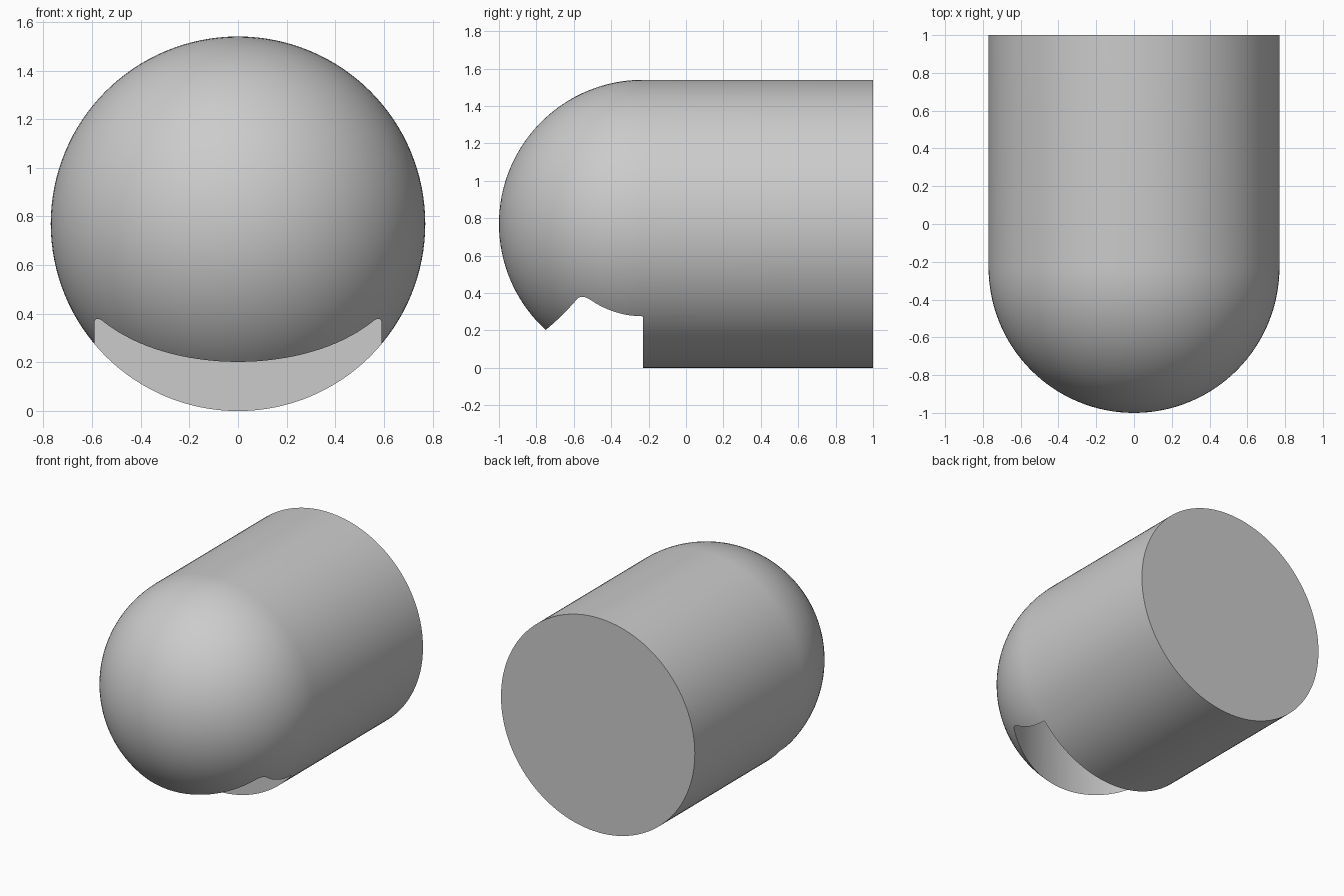
import bpy, bmesh, math

if "Cube" in bpy.data.objects:
    bpy.data.objects.remove(bpy.data.objects["Cube"])

R = 0.77          # body radius
Y0 = -0.23        # where the dome meets the barrel
SEG = 128


def add_object(name, bm):
    bmesh.ops.recalc_face_normals(bm, faces=bm.faces)
    mesh = bpy.data.meshes.new(name)
    bm.to_mesh(mesh)
    bm.free()
    obj = bpy.data.objects.new(name, mesh)
    bpy.context.collection.objects.link(obj)
    return obj


# Round-nosed barrel: half profile spun around the y axis
bm = bmesh.new()
profile = [(0, 1.0), (R, 1.0)]
for i in range(33):
    a = math.pi / 2 * i / 32
    profile.append((R * math.cos(a), Y0 - R * math.sin(a)))
verts = [bm.verts.new((r, y, R)) for r, y in profile]
edges = [bm.edges.new(p) for p in zip(verts, verts[1:])]
bmesh.ops.spin(bm, geom=verts + edges, cent=(0, 0, R), axis=(0, 1, 0),
               angle=2 * math.pi, steps=SEG)
bmesh.ops.remove_doubles(bm, verts=bm.verts, dist=1e-4)
body = add_object("round_nosed_body", bm)

# Pocket cutter: bowed front wall, rounded corners, straight sides, flat back
half_w, depth, bow, fil = 0.59, 0.52, 1.0, 0.09
cx = half_w - fil
cd = depth - bow + math.sqrt((bow - fil) ** 2 - cx ** 2)
a0 = math.asin(cx / (bow - fil))
half = []
for i in range(17):                       # bowed wall
    a = a0 * i / 16
    half.append((bow * math.sin(a), depth - bow + bow * math.cos(a)))
for i in range(1, 9):                     # corner
    a = a0 + (math.pi / 2 - a0) * i / 8
    half.append((cx + fil * math.sin(a), cd + fil * math.cos(a)))
half.append((half_w, -0.001))
outline = half + [(-x, d) for x, d in reversed(half[1:])]
bm = bmesh.new()
face = bm.faces.new([bm.verts.new((x, Y0 - d, -0.2)) for x, d in outline])
top = bmesh.ops.extrude_face_region(bm, geom=[face])["geom"]
bmesh.ops.translate(bm, vec=(0, 0, R + 0.2),
                    verts=[v for v in top if isinstance(v, bmesh.types.BMVert)])
cutter = add_object("pocket_cutter", bm)
cutter.hide_render = True

# Cut the pocket out of the underside of the nose
bpy.context.view_layer.objects.active = body
body.select_set(True)
mod = body.modifiers.new("pocket", 'BOOLEAN')
mod.operation = 'DIFFERENCE'
mod.solver = 'EXACT'
mod.object = cutter
bpy.ops.object.modifier_apply(modifier=mod.name)
bpy.data.objects.remove(cutter, do_unlink=True)
bpy.ops.object.shade_smooth_by_angle(angle=math.radians(30))
